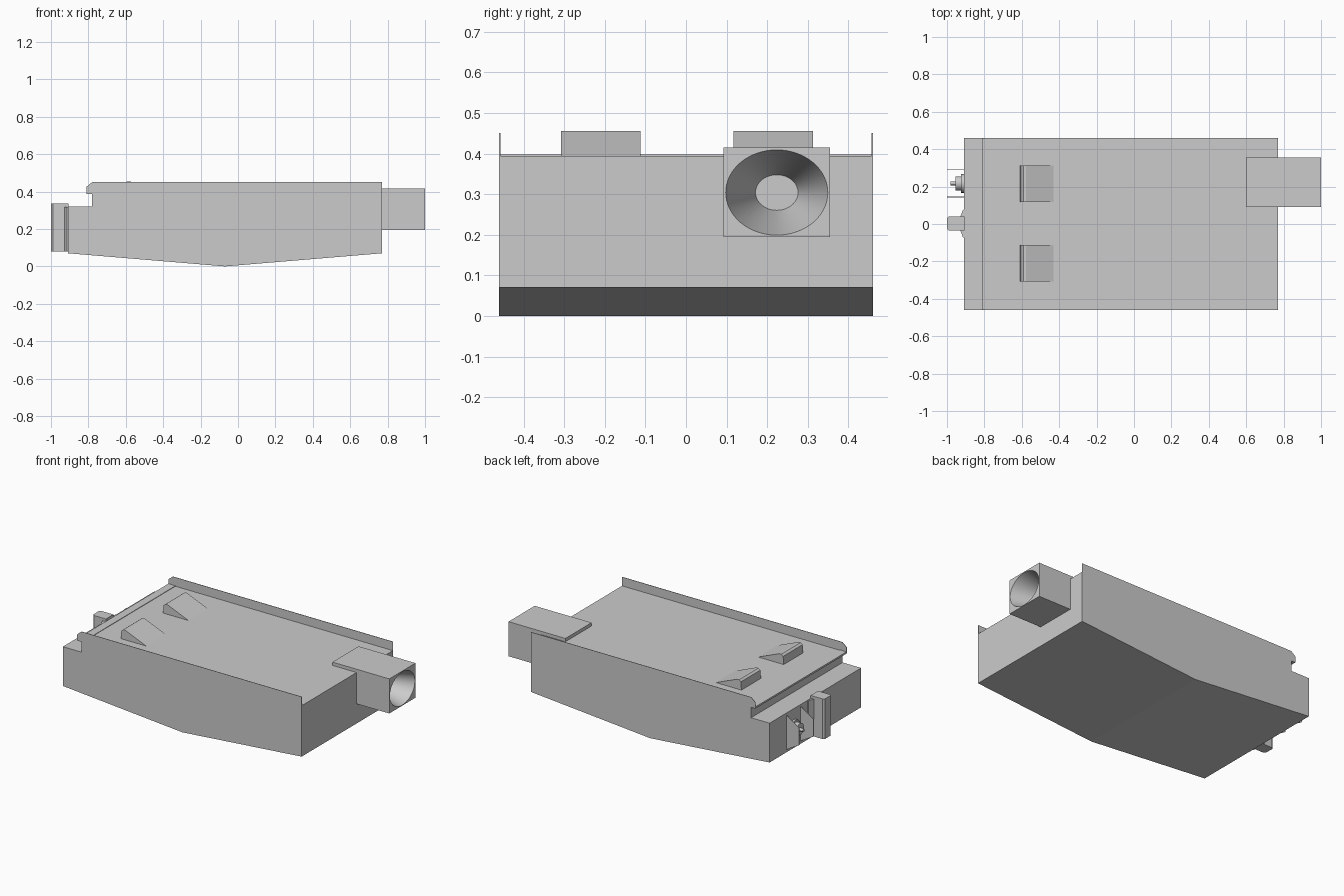
import bpy, bmesh, math
from mathutils import Vector

if "Cube" in bpy.data.objects:
    bpy.data.objects.remove(bpy.data.objects["Cube"], do_unlink=True)

grey = bpy.data.materials.new("plain grey")
grey.use_nodes = True
grey.diffuse_color = (0.6, 0.6, 0.6, 1)
grey.node_tree.nodes["Principled BSDF"].inputs["Base Color"].default_value = (0.6, 0.6, 0.6, 1)


def extrude(name, profile, axis, lo, hi):
    """Extrude a flat profile: (x, z) along y, or (x, y) along z."""
    bm = bmesh.new()
    verts = [bm.verts.new((a, lo, b) if axis == "y" else (a, b, lo)) for a, b in profile]
    face = bm.faces.new(verts)
    geom = bmesh.ops.extrude_face_region(bm, geom=[face])["geom"]
    step = Vector((0, hi - lo, 0) if axis == "y" else (0, 0, hi - lo))
    bmesh.ops.translate(bm, vec=step, verts=[g for g in geom if isinstance(g, bmesh.types.BMVert)])
    bmesh.ops.recalc_face_normals(bm, faces=bm.faces)
    mesh = bpy.data.meshes.new(name)
    bm.to_mesh(mesh)
    bm.free()
    obj = bpy.data.objects.new(name, mesh)
    bpy.context.collection.objects.link(obj)
    mesh.materials.append(grey)
    return obj


def box(name, x0, x1, y0, y1, z0, z1):
    return extrude(name, [(x0, z0), (x1, z0), (x1, z1), (x0, z1)], "y", y0, y1)


def cone_x(name, x0, x1, y, z, r0, r1, squash=1.0, sides=64):
    """Cone or cylinder lying along x, from radius r0 at x0 to r1 at x1."""
    bpy.ops.mesh.primitive_cone_add(vertices=sides, radius1=r0, radius2=r1, depth=x1 - x0,
                                    location=((x0 + x1) / 2, y, z), rotation=(0, math.pi / 2, 0))
    obj = bpy.context.object
    obj.name = name
    obj.scale.x = squash
    obj.data.materials.append(grey)
    bpy.ops.object.shade_smooth_by_angle()
    return obj


HALF, DECK = 0.46, 0.394

# Body with a shallow keel and a lower step at the left end
extrude("body", [(-0.91, 0.07), (-0.07, 0), (0.77, 0.07), (0.77, DECK),
                 (-0.78, DECK), (-0.78, 0.32), (-0.91, 0.32)], "y", -HALF, HALF)

# Thin side rails with a clipped corner
rail = [(-0.81, DECK), (0.77, DECK), (0.77, 0.45), (-0.78, 0.45), (-0.81, 0.425)]
for side, name in ((-1, "front_rail"), (1, "back_rail")):
    extrude(name, rail, "y", *sorted((side * HALF, side * (HALF - 0.003))))

# Lip that overhangs the step
box("deck_lip", -0.81, -0.76, -HALF, HALF, DECK - 0.008, DECK + 0.003)

# Ramp-shaped catches on the deck
ramp = [(-0.61, DECK - 0.01), (-0.605, 0.445), (-0.592, 0.455), (-0.578, 0.455),
        (-0.43, DECK), (-0.43, DECK - 0.01)]
for y, name in ((-0.21, "front_catch"), (0.215, "back_catch")):
    extrude(name, ramp, "y", y - 0.098, y + 0.098)

# Socket with a tapered oval bore
socket = box("socket", 0.60, 1.0, 0.092, 0.355, 0.195, 0.415)
cutter = cone_x("socket_cutter", 0.75, 1.001, 0.2235, 0.304, 0.046, 0.126, 0.835)
cut = socket.modifiers.new("bore", "BOOLEAN")
cut.object, cut.operation, cut.solver = cutter, "DIFFERENCE", "EXACT"
bpy.ops.object.select_all(action="DESELECT")
socket.select_set(True)
bpy.context.view_layer.objects.active = socket
bpy.ops.object.modifier_apply(modifier="bore")
bpy.ops.object.shade_smooth_by_angle()
bpy.data.objects.remove(cutter, do_unlink=True)

# Upright handle block on the left end, with a flared foot
extrude("end_block", [(-0.905, -0.035), (-0.99, -0.035), (-1, -0.025), (-1, 0.03),
                      (-0.99, 0.04), (-0.905, 0.04)], "z", 0.08, 0.335)
extrude("end_block_foot", [(-0.905, -0.075), (-0.915, -0.07), (-0.93, -0.03), (-0.93, 0.035),
                           (-0.915, 0.075), (-0.905, 0.08)], "z", 0.08, 0.318)

# Thin guard plates either side of the knob
guard = [(-0.905, 0.085), (-1, 0.14), (-1, 0.25), (-0.905, 0.31)]
for y, name in ((0.145, "inner_guard"), (0.29, "outer_guard")):
    extrude(name, guard, "y", y - 0.002, y + 0.002)

# Stepped knob
for i, (x0, x1, r) in enumerate(((-0.925, -0.9, 0.05), (-0.955, -0.92, 0.038), (-0.98, -0.95, 0.01))):
    cone_x(("knob_base", "knob_barrel", "knob_tip")[i], x0, x1, 0.217, 0.2, r, r, sides=24)
